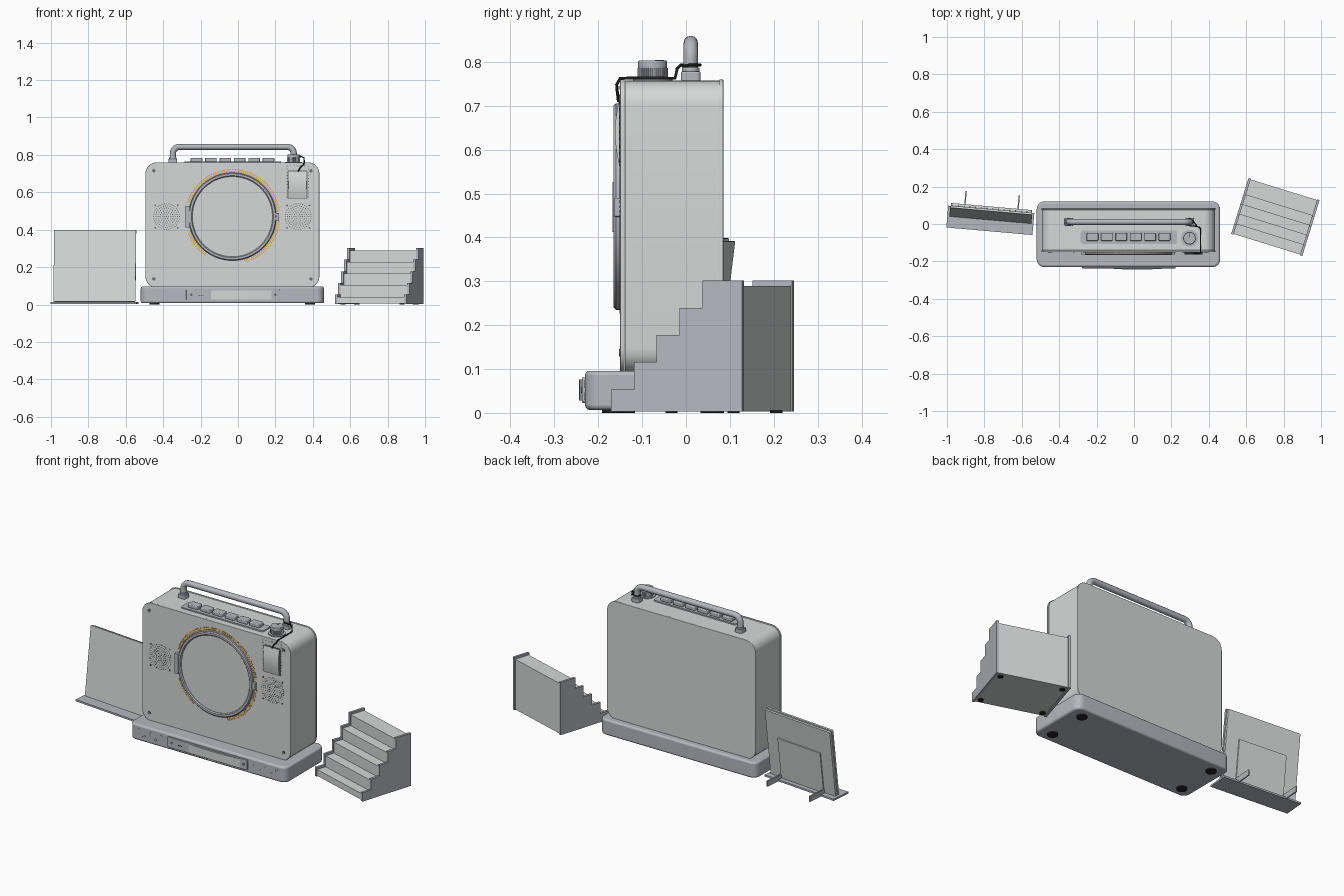
import bpy, bmesh, math
from mathutils import Matrix, Vector

if "Cube" in bpy.data.objects:
    bpy.data.objects.remove(bpy.data.objects["Cube"])

def mat(name, c):
    m = bpy.data.materials.new(name)
    m.diffuse_color = (*c, 1)
    m.use_nodes = True
    m.node_tree.nodes["Principled BSDF"].inputs["Base Color"].default_value = m.diffuse_color
    return m

SHELL = mat("shell_grey", (0.66, 0.69, 0.68))
BASE = mat("cool_grey", (0.47, 0.48, 0.53))
DARK = mat("dark_grey", (0.16, 0.16, 0.17))
BLACK = mat("black", (0.015, 0.015, 0.015))
ORANGE = mat("orange", (0.85, 0.42, 0.06))
CX = -0.03  # centre line of the player

def finish(bm, name, m, frame=None):
    bmesh.ops.recalc_face_normals(bm, faces=bm.faces)
    me = bpy.data.meshes.new(name)
    bm.to_mesh(me)
    bm.free()
    me.materials.append(m)
    o = bpy.data.objects.new(name, me)
    bpy.context.collection.objects.link(o)
    if frame:
        o.matrix_world = frame
    return o

def add_prism(bm, pts, axis, a, b):
    """Extrude a 2D outline along an axis from a to b."""
    put = {'x': lambda u, v, w: (w, u, v), 'y': lambda u, v, w: (u, w, v),
           'z': lambda u, v, w: (u, v, w)}[axis]
    lo = [bm.verts.new(put(u, v, a)) for u, v in pts]
    hi = [bm.verts.new(put(u, v, b)) for u, v in pts]
    n = len(pts)
    bm.faces.new(lo)
    bm.faces.new(hi)
    for i in range(n):
        bm.faces.new((lo[i], lo[(i + 1) % n], hi[(i + 1) % n], hi[i]))

def prism(name, pts, axis, a, b, m, bevel=0, frame=None):
    bm = bmesh.new()
    add_prism(bm, pts, axis, a, b)
    o = finish(bm, name, m, frame)
    if bevel:
        md = o.modifiers.new("bevel", 'BEVEL')
        md.width, md.segments, md.limit_method = bevel, 3, 'ANGLE'
        md.angle_limit = math.radians(40)
    return o

def rrect(u0, u1, v0, v1, r=0, n=8):
    if not r:
        return [(u0, v0), (u1, v0), (u1, v1), (u0, v1)]
    pts = []
    for k, (u, v) in enumerate([(u1 - r, v1 - r), (u0 + r, v1 - r), (u0 + r, v0 + r), (u1 - r, v0 + r)]):
        for i in range(n + 1):
            t = math.pi / 2 * (k + i / n)
            pts.append((u + r * math.cos(t), v + r * math.sin(t)))
    return pts

def circle(u, v, r, n=48):
    return [(u + r * math.cos(2 * math.pi * i / n), v + r * math.sin(2 * math.pi * i / n)) for i in range(n)]

def arc_band(u, v, r0, r1, t0, t1, n):
    ts = [math.radians(t0 + (t1 - t0) * i / n) for i in range(n + 1)]
    return ([(u + r1 * math.cos(t), v + r1 * math.sin(t)) for t in ts] +
            [(u + r0 * math.cos(t), v + r0 * math.sin(t)) for t in reversed(ts)])

def group(name, outlines, axis, a, b, m, frame=None):
    bm = bmesh.new()
    for p in outlines:
        add_prism(bm, p, axis, a, b)
    return finish(bm, name, m, frame)

def tube(name, pts, r, m):
    cu = bpy.data.curves.new(name, 'CURVE')
    cu.dimensions, cu.bevel_depth, cu.bevel_resolution, cu.use_fill_caps = '3D', r, 4, True
    s = cu.splines.new('POLY')
    s.points.add(len(pts) - 1)
    for p, q in zip(s.points, pts):
        p.co = (*q, 1)
    cu.materials.append(m)
    bpy.context.collection.objects.link(bpy.data.objects.new(name, cu))

# Player cabinet: shell, front and back panels
prism("cabinet", rrect(-0.492, 0.432, 0.09, 0.757, 0.058), 'y', -0.139, 0.076, SHELL)
prism("front_panel", rrect(-0.495, 0.435, 0.09, 0.76, 0.06), 'y', -0.15, -0.14, SHELL, 0.002)
prism("back_panel", rrect(-0.495, 0.435, 0.09, 0.76, 0.06), 'y', 0.076, 0.085, SHELL, 0.002)
group("panel_screws", [circle(x, z, 0.009, 16) for x in (CX - 0.42, CX + 0.42) for z in (0.137, 0.715)],
      'y', -0.153, -0.148, DARK)

# Round window with rim, hinge and latch
ring = bmesh.new()
sec = [(0.214, -0.149), (0.214, -0.16), (0.219, -0.165), (0.23, -0.165), (0.235, -0.16), (0.235, -0.149)]
N = 96
loops = [[ring.verts.new((CX + r * math.cos(2 * math.pi * i / N), y, 0.47 + r * math.sin(2 * math.pi * i / N)))
          for r, y in sec] for i in range(N)]
for i in range(N):
    for j in range(6):
        a, b = loops[i], loops[(i + 1) % N]
        ring.faces.new((a[j], a[(j + 1) % 6], b[(j + 1) % 6], b[j]))
finish(ring, "window_rim", BASE)
prism("window_disc", circle(CX, 0.47, 0.2145, 96), 'y', -0.157, -0.149, SHELL)
prism("hinge", rrect(CX - 0.252, CX - 0.228, 0.412, 0.526, 0.004), 'y', -0.167, -0.149, BASE)
prism("latch", rrect(CX + 0.228, CX + 0.25, 0.447, 0.49, 0.004), 'y', -0.163, -0.149, BASE)

# Dashed light ring around the window
dashes = []
for t0, t1 in ((6, 164), (199, 236), (285, 354)):
    k = int((t1 - t0) / 3)
    for i in range(k):
        for r0, r1 in ((0.2385, 0.2445), (0.2485, 0.2545)):
            s = t0 + 3 * i + (1.5 if r0 > 0.245 else 0)
            dashes.append(arc_band(CX, 0.47, r0, r1, s, s + 2.1, 2))
group("light_ring", dashes, 'y', -0.1515, -0.1495, ORANGE)

# Speaker hole patterns
for side, x in (("left", CX - 0.352), ("right", CX + 0.352)):
    holes = [circle(x, 0.47, 0.0028, 8)]
    for k in range(1, 7):
        for i in range(6 * k):
            t = 2 * math.pi * i / (6 * k)
            holes.append(circle(x + 0.0115 * k * math.cos(t), 0.47 + 0.0115 * k * math.sin(t), 0.0028, 8))
    group(side + "_speaker_holes", holes, 'y', -0.151, -0.1495, DARK)
    group(side + "_speaker_screws", [circle(x + a * 0.06, 0.47 + b * 0.06, 0.005, 12)
          for a in (-1, 1) for b in (-1, 1)], 'y', -0.152, -0.1495, DARK)

# Carry handle
zt, rc, hy = 0.843, 0.035, 0.011
path = [(-0.348, hy, 0.765)]
for cx, a in ((-0.348 + rc, 180), (0.298 - rc, 90)):
    for i in range(9):
        t = math.radians(a - 90 * i / 8)
        path.append((cx + rc * math.cos(t), hy, zt - rc + rc * math.sin(t)))
tube("handle", path + [(0.298, hy, 0.765)], 0.0165, BASE)
for side, x in (("left", -0.348), ("right", 0.298)):
    prism(side + "_handle_foot", rrect(x - 0.023, x + 0.023, hy - 0.022, hy + 0.022, 0.008), 'z', 0.756, 0.778, BASE, 0.003)
    prism(side + "_handle_collar", circle(x, hy, 0.02, 24), 'z', 0.777, 0.787, BASE, 0.002)

# Key row
prism("key_plate", rrect(-0.285, 0.23, -0.107, -0.035, 0.012), 'z', 0.755, 0.764, BASE)
for i in range(6):
    x = -0.222 + 0.077 * i
    prism("key_%d" % (i + 1), rrect(x - 0.031, x + 0.031, -0.09, -0.047, 0.005), 'z', 0.763, 0.784, BASE, 0.004)

# Volume knob with ribbed skirt
kx, ky = 0.297, -0.076
prism("knob_skirt", circle(kx, ky, 0.045), 'z', 0.755, 0.762, BASE)
prism("knob", circle(kx, ky, 0.033), 'z', 0.76, 0.803, BASE, 0.003)
ribs = [circle(kx + 0.033 * math.cos(i * math.pi / 20), ky + 0.033 * math.sin(i * math.pi / 20), 0.0018, 6)
        for i in range(40)]
group("knob_ribs", ribs, 'z', 0.764, 0.786, BASE)
prism("knob_mark", rrect(kx - 0.002, kx + 0.002, ky + 0.005, ky + 0.026), 'z', 0.802, 0.804, DARK)

# Hanging tag with cord and stitched frame
n = 10
front = [(-0.153 - 0.009 * math.sin(math.pi * i / n), 0.568 + 0.142 * i / n) for i in range(n + 1)]
prism("tag", front + [(-0.149, 0.71), (-0.149, 0.568)], 'x', 0.27, 0.366, SHELL)
prism("tag_edge", rrect(0.265, 0.371, 0.563, 0.717, 0.006), 'y', -0.153, -0.149, DARK)
stitch = [(x, 0.575 + 0.0165 * i) for x in (0.262, 0.376) for i in range(11)]
stitch += [(0.262 + 0.019 * i, 0.742) for i in range(1, 6)]
group("tag_stitches", [circle(x, z, 0.003, 8) for x, z in stitch], 'y', -0.1515, -0.1495, DARK)
tube("cord", [(0.32, -0.154, 0.71), (0.335, -0.157, 0.735), (0.35, -0.158, 0.748), (0.355, -0.15, 0.763),
              (0.355, -0.07, 0.763), (0.355, -0.025, 0.763), (0.352, -0.02, 0.785), (0.335, -0.012, 0.793),
              (0.298, -0.01, 0.793), (0.277, 0.011, 0.793), (0.298, 0.032, 0.793), (0.319, 0.011, 0.793),
              (0.335, -0.008, 0.79)], 0.0035, BLACK)

# Plinth with feet, front plate and curved drawer
prism("plinth", rrect(CX - 0.49, CX + 0.49, -0.23, 0.12, 0.04), 'z', 0.007, 0.096, BASE, 0.01)
group("plinth_feet", [circle(CX + a * 0.416, y, 0.027, 32) for a in (-1, 1) for y in (-0.165, 0.06)],
      'z', 0, 0.01, BLACK)
prism("plinth_plate", rrect(-0.277, 0.223, 0.023, 0.081, 0.006), 'y', -0.237, -0.228, BASE, 0.002)
bow = [(-0.145 + 0.325 * i / 16, -0.237 - 0.007 * math.sin(math.pi * i / 16)) for i in range(17)]
prism("drawer_front", bow + [(0.18, -0.234), (-0.145, -0.234)], 'z', 0.028, 0.076, SHELL)
group("plate_screws", [circle(x, 0.052, 0.007, 16) for x in (-0.25, 0.2)], 'y', -0.239, -0.236, DARK)
group("indicator_marks", [rrect(x, x + 0.006, 0.047, 0.052) for x in (-0.21, -0.2, -0.19)],
      'y', -0.2385, -0.236, BLACK)
for side, s in (("left", -1), ("right", 1)):
    dots = [arc_band(CX + s * (0.29 + 0.036 * i), 0.052 + 0.014 * (-1) ** i, 0.007, 0.009, 0, 350, 16) for i in range(5)]
    group(side + "_plinth_relief", dots, 'y', -0.231, -0.2285, BASE)

# Stepped display rack
rack = Matrix.Translation((0.756, 0.0375, 0)) @ Matrix.Rotation(math.radians(-17.2), 4, 'Z')
def stairs(drop, shift, floor):
    pts = [(-0.1565 + shift, floor)]
    for i in range(5):
        y, z = -0.1565 + 0.0545 * i + shift, 0.0535 + 0.062 * i - drop
        pts += [(y, z), (y + 0.0545 if i < 4 else 0.1565 - shift, z)]
    return pts + [(0.1565 - shift, floor)]
for side, a, b in (("left", -0.199, -0.186), ("right", 0.186, 0.199)):
    prism("rack_%s_side" % side, stairs(0, 0, 0.003), 'x', a, b, BASE, frame=rack)
prism("rack_steps", stairs(0.012, 0.004, 0.006), 'x', -0.187, 0.187, SHELL, frame=rack)
group("rack_feet", [circle(a * 0.165, b * 0.125, 0.014, 20) for a in (-1, 1) for b in (-1, 1)],
      'z', 0, 0.008, BLACK, rack)

# Sleeve stand: ledge, leaning sleeve, back support and fins
stand = Matrix.Translation((-0.767, 0.033, 0)) @ Matrix.Rotation(math.radians(-5), 4, 'Z')
prism("stand_ledge", rrect(-0.231, 0.231, -0.072, 0.045), 'z', 0.004, 0.014, BASE, frame=stand)
lean = stand @ Matrix.Translation((0, -0.012, 0.014)) @ Matrix.Rotation(math.radians(-7), 4, 'X')
prism("sleeve_front", rrect(-0.22, 0.22, 0.003, 0.388, 0.004), 'y', 0, 0.011, SHELL, frame=lean)
prism("sleeve_back", rrect(-0.217, 0.217, 0.003, 0.383, 0.004), 'y', 0.015, 0.026, SHELL, frame=lean)
prism("sleeve_spine", rrect(-0.215, 0.215, 0.003, 0.38), 'y', 0.01, 0.016, BASE, frame=lean)
prism("stand_support", rrect(-0.142, 0.142, 0, 0.24), 'y', 0.026, 0.032, SHELL, frame=lean)
group("stand_fins", [rrect(0.015, 0.132, 0.004, 0.036)], 'x', -0.146, -0.139, BASE, stand)
group("stand_fin_right", [rrect(0.015, 0.132, 0.004, 0.036)], 'x', 0.139, 0.146, BASE, stand)

# Smooth shading with sharp edges kept
for o in bpy.context.collection.objects:
    if o.type == 'MESH':
        o.select_set(True)
        bpy.context.view_layer.objects.active = o
bpy.ops.object.shade_smooth_by_angle(angle=math.radians(35))
